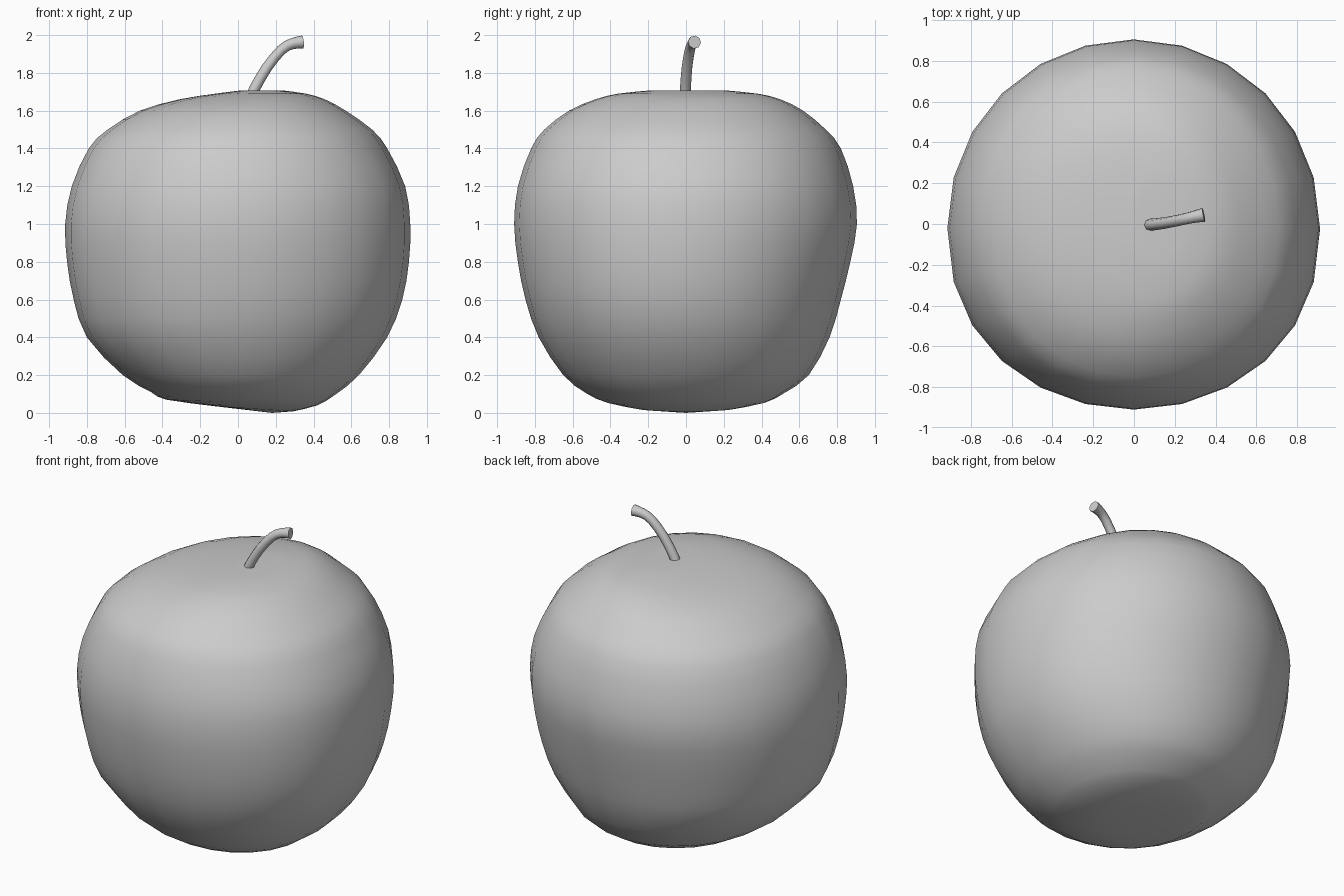
import bpy, bmesh
from math import sin, cos, tau

cube = bpy.data.objects.get("Cube")
if cube:
    bpy.data.objects.remove(cube)

grey = bpy.data.materials.new("plain_grey")
grey.use_nodes = True
grey.diffuse_color = (0.6, 0.6, 0.6, 1)
grey.node_tree.nodes["Principled BSDF"].inputs["Base Color"].default_value = (0.6, 0.6, 0.6, 1)

SIDES = 24


def refine(rows):
    """Insert a smooth midpoint between each pair of rows."""
    result = [rows[0]]
    last = len(rows) - 1
    for i in range(last):
        a, b, c, d = rows[max(i - 1, 0)], rows[i], rows[i + 1], rows[min(i + 2, last)]
        mid = [(9 * (q + r) - p - s) / 16 for p, q, r, s in zip(a, b, c, d)]
        result += [mid, c]
    return result


def bulge(value, power):
    """Raise a signed value to a power, for slightly squared ovals."""
    return abs(value) ** power * (1 if value > 0 else -1)


# Fruit body: lopsided, slightly tilted rings
# (left z, right z, left x, right x, front y, back y)
rings = [
    (0.035, 0.008, -0.12, 0.29, -0.25, 0.25),
    (0.07, 0.04, -0.38, 0.42, -0.42, 0.42),
    (0.11, 0.10, -0.46, 0.52, -0.53, 0.52),
    (0.20, 0.20, -0.61, 0.64, -0.65, 0.65),
    (0.40, 0.40, -0.80, 0.79, -0.78, 0.76),
    (0.60, 0.60, -0.87, 0.87, -0.85, 0.82),
    (0.80, 0.80, -0.905, 0.905, -0.89, 0.87),
    (1.00, 1.00, -0.915, 0.912, -0.91, 0.905),
    (1.20, 1.20, -0.88, 0.885, -0.89, 0.885),
    (1.40, 1.40, -0.79, 0.79, -0.82, 0.82),
    (1.50, 1.50, -0.69, 0.71, -0.75, 0.74),
    (1.60, 1.60, -0.52, 0.57, -0.62, 0.62),
    (1.66, 1.66, -0.31, 0.46, -0.48, 0.50),
    (1.69, 1.69, -0.12, 0.36, -0.36, 0.38),
    (1.708, 1.708, 0.02, 0.23, -0.18, 0.20),
]
bm = bmesh.new()
loops = []
for z0, z1, x0, x1, y0, y1 in refine(rings):
    cx, rx = (x0 + x1) / 2, (x1 - x0) / 2
    cy = (y0 + y1) / 2 - 0.02 * rx
    loop = []
    for i in range(SIDES):
        c, s = cos(tau * i / SIDES), sin(tau * i / SIDES)
        y = cy + (y1 - cy) * bulge(s, 0.97) if s > 0 else cy + (cy - y0) * bulge(s, 0.9)
        z = z0 + (z1 - z0) * (c + 1) / 2
        loop.append(bm.verts.new((cx + rx * c, y, z)))
    loops.append(loop)
for low, high in zip(loops, loops[1:]):
    for i in range(SIDES):
        j = (i + 1) % SIDES
        bm.faces.new((low[i], low[j], high[j], high[i]))

# Shallow poles close the body
for loop, pole in ((loops[0], (0.18, 0, 0.0)), (loops[-1], (0.1, 0, 1.7))):
    tip = bm.verts.new(pole)
    for i in range(SIDES):
        bm.faces.new((loop[i], loop[(i + 1) % SIDES], tip))
bmesh.ops.recalc_face_normals(bm, faces=bm.faces)
for face in bm.faces:
    face.smooth = True
mesh = bpy.data.meshes.new("fruit_body")
bm.to_mesh(mesh)
bm.free()
mesh.materials.append(grey)
body = bpy.data.objects.new("fruit_body", mesh)
bpy.context.collection.objects.link(body)

# Stem: bent round tube, thicker at the tip (x, y, z, radius factor)
path = refine([(0.06, -0.005, 1.65, 1.0), (0.087, -0.003, 1.715, 1.0),
               (0.152, 0.005, 1.827, 0.97), (0.228, 0.02, 1.92, 0.95),
               (0.285, 0.033, 1.954, 1.0), (0.342, 0.045, 1.963, 1.2)])
curve = bpy.data.curves.new("stem", "CURVE")
curve.dimensions = "3D"
curve.bevel_depth = 0.029
curve.bevel_resolution = 2
curve.use_fill_caps = True
spline = curve.splines.new("POLY")
spline.points.add(len(path) - 1)
for point, (x, y, z, radius) in zip(spline.points, path):
    point.co = (x, y, z, 1)
    point.radius = radius
curve.materials.append(grey)
stem = bpy.data.objects.new("stem", curve)
bpy.context.collection.objects.link(stem)
bpy.ops.object.select_all(action="DESELECT")
stem.select_set(True)
bpy.context.view_layer.objects.active = stem
bpy.ops.object.convert(target="MESH")
bpy.ops.object.shade_smooth_by_angle(angle=0.9)
